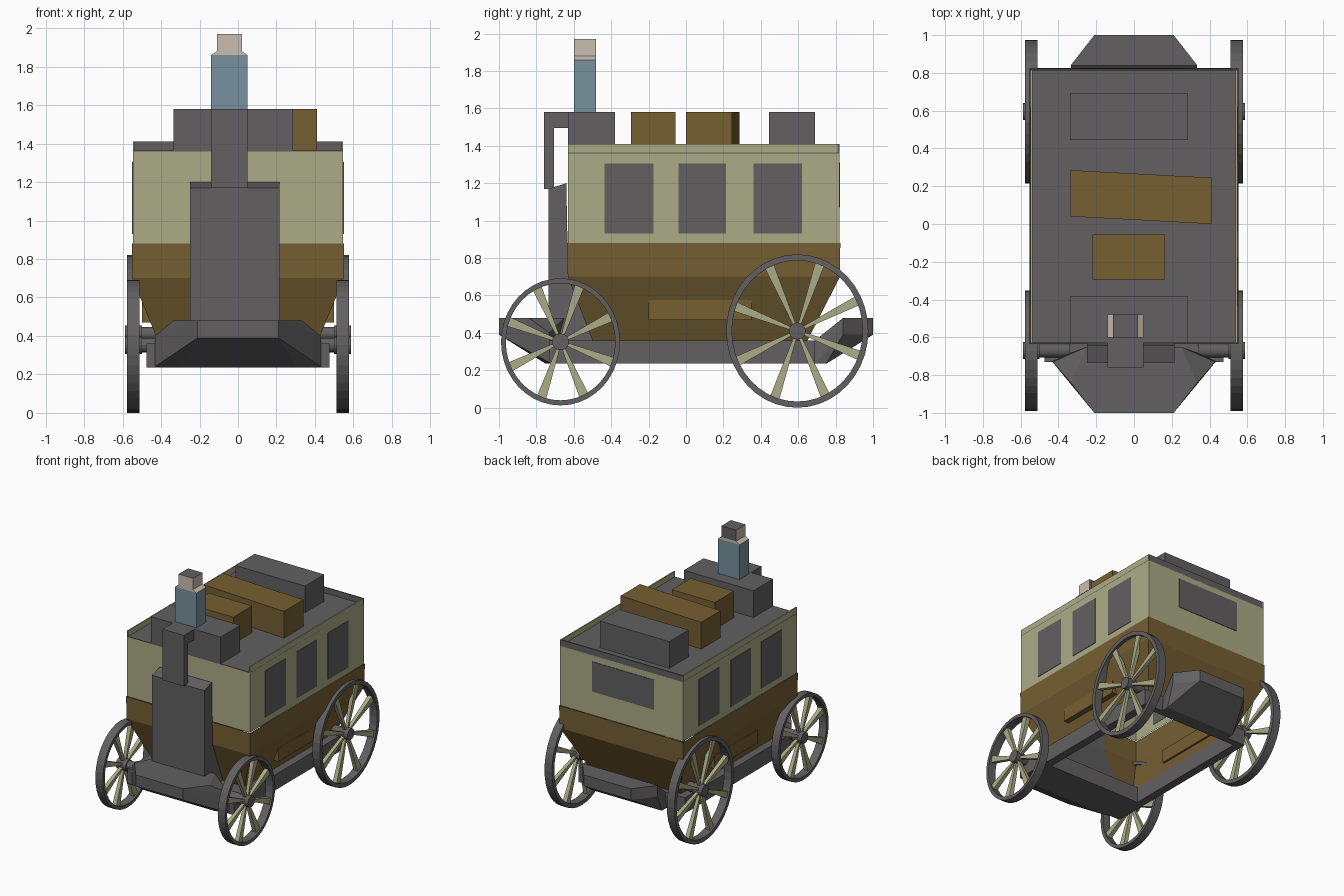
import bpy, bmesh, math
from mathutils import Vector

if "Cube" in bpy.data.objects:
    bpy.data.objects.remove(bpy.data.objects["Cube"])


def colour(name, rgb):
    m = bpy.data.materials.new(name)
    m.diffuse_color = (*rgb, 1)
    m.use_nodes = True
    m.node_tree.nodes["Principled BSDF"].inputs["Base Color"].default_value = m.diffuse_color
    return m


GREY = colour("dark grey", (0.122, 0.117, 0.119))
CREAM = colour("pale cream", (0.41, 0.415, 0.245))
BROWN = colour("wood brown", (0.18, 0.115, 0.032))
BLUE = colour("coat blue", (0.185, 0.285, 0.345))
SKIN = colour("skin", (0.60, 0.51, 0.43))


def finish(name, bm, *mats):
    bmesh.ops.recalc_face_normals(bm, faces=bm.faces)
    me = bpy.data.meshes.new(name)
    bm.to_mesh(me)
    bm.free()
    ob = bpy.data.objects.new(name, me)
    bpy.context.collection.objects.link(ob)
    for m in mats:
        me.materials.append(m)
    return ob


def rings(name, sections, mats, caps=True):
    """Skin a stack of equal-length point loops."""
    bm = bmesh.new()
    loops = [[bm.verts.new(p) for p in s] for s in sections]
    n = len(loops[0])
    for a, b in zip(loops, loops[1:]):
        for i in range(n):
            j = (i + 1) % n
            bm.faces.new((a[i], a[j], b[j], b[i]))
    if caps:
        bm.faces.new(loops[0])
        bm.faces.new(loops[-1])
    return finish(name, bm, *mats)


def rect(x0, x1, y0, y1, z):
    return [(x0, y0, z), (x1, y0, z), (x1, y1, z), (x0, y1, z)]


def box(name, x0, x1, y0, y1, z0, z1, *mats):
    return rings(name, [rect(x0, x1, y0, y1, z0), rect(x0, x1, y0, y1, z1)], mats)


def side_profile(name, pts, x0, x1, mat):
    """Extrude a (y, z) outline across x."""
    return rings(name, [[(x, y, z) for y, z in pts] for x in (x0, x1)], [mat])


def hull(name, pts, mat):
    bm = bmesh.new()
    for p in pts:
        bm.verts.new(p)
    bmesh.ops.convex_hull(bm, input=bm.verts)
    return finish(name, bm, mat)


# Coach body, hollow and open underneath
rings("lower_body", [rect(-.41, .41, -.5, .65, .36), rect(-.55, .55, -.632, .823, .70),
                     rect(-.552, .552, -.635, .825, .88)], [BROWN], caps=False)
rings("upper_body", [rect(-.547, .547, -.63, .82, .88),
                     rect(-.547, .547, -.63, .82, 1.36)], [CREAM], caps=False)
box("roof", -.547, .547, -.63, .82, 1.355, 1.365, GREY)
box("rear_roof_board", -.547, .547, .81, .82, 1.36, 1.41, GREY)

# Side rails, windows, steps and frame on both sides
for s, side in ((-1, "left"), (1, "right")):
    def both(name, xa, xb, *rest):
        box(f"{side}_{name}", min(s * xa, s * xb), max(s * xa, s * xb), *rest)
    both("roof_rail", .537, .547, -.63, .82, 1.36, 1.41, CREAM)
    for i, (a, b) in enumerate(((-.435, -.175), (-.04, .215), (.36, .62))):
        both(f"window_{i + 1}", .545, .551, a, b, .93, 1.305, GREY)
    both("door_step", .44, .50, -.2, .35, .47, .575, BROWN)
    both("frame_rail", .41, .475, -.73, .69, .235, .36, GREY)
box("rear_window", -.29, .26, .818, .824, 1.07, 1.31, GREY)

# Undercarriage ends
box("front_floor", -.41, .41, -.73, -.45, .235, .36, GREY)
box("rear_crossbar", -.41, .41, .64, .69, .235, .36, GREY)
front, rear = [], []
for s in (-1, 1):
    nose = [(.335, .84, .48), (.335, .84, .39), (.21, 1, .48), (.21, 1, .39), (.31, .75, .235)]
    front += [(s * x, -y, z) for x, y, z in nose]
    front += [(s * .43, -.73, .40), (s * .44, -.72, .235), (s * .25, -.65, .48)]
    rear += [(s * x, y, z) for x, y, z in nose]
    rear += [(s * .3, .69, .36), (s * .31, .69, .235)]
hull("front_bumper", front, GREY)
hull("rear_bumper", rear, GREY)

# Driver's footboard box
side_profile("footboard_box", [(-.735, .36), (-.735, 1.17), (-.64, 1.20), (-.63, .70), (-.5, .36)],
             -.25, .215, GREY)

# Roof seat and luggage
box("driver_seat", -.335, .285, -.63, -.38, 1.36, 1.58, GREY)
box("rear_trunk", -.335, .285, .445, .69, 1.36, 1.58, GREY)
box("small_case", -.22, .165, -.295, -.055, 1.36, 1.58, BROWN)
skew = [(-.335, .04), (.41, 0), (.41, .245), (-.335, .285)]
rings("long_case", [[(x, y, z) for x, y in skew] for z in (1.36, 1.58)], [BROWN])

# Seated driver
side_profile("driver_legs", [(-.76, 1.17), (-.76, 1.58), (-.60, 1.58), (-.60, 1.495),
                             (-.705, 1.495), (-.705, 1.17)], -.14, .05, GREY)
torso = box("driver_torso", -.14, .05, -.6, -.48, 1.58, 1.86, BLUE, SKIN)
rings("driver_neck", [rect(-.14, .05, -.6, -.48, 1.86), rect(-.11, .02, -.6, -.48, 1.88)], [SKIN])
head = box("driver_head", -.11, .02, -.6, -.48, 1.88, 1.97, SKIN, GREY)
for p in head.data.polygons:
    if p.normal.z > .5 or p.normal.y > .5:
        p.material_index = 1


# Spoked wheels
def wheel(name, s, cy, cz, ry, rz):
    def at(x, r, t):
        """Point at fraction r of the wheel radius."""
        return Vector((s * x, cy + ry * r * math.cos(t), cz + rz * r * math.sin(t)))

    n, inner = 40, .92
    bm = bmesh.new()
    loops = [[bm.verts.new(at(x, r, math.tau * i / n)) for i in range(n)]
             for x, r in ((.512, inner), (.512, 1), (.578, 1), (.578, inner))]
    for k in range(4):
        a, b = loops[k], loops[(k + 1) % 4]
        for i in range(n):
            j = (i + 1) % n
            bm.faces.new((a[i], a[j], b[j], b[i]))
    finish(name + "_rim", bm, GREY)

    # Tapered spokes, wider at the rim
    bm = bmesh.new()
    for k in range(8):
        t = math.radians(25 + 45 * k)
        side = Vector((0, -math.sin(t), math.cos(t)))
        ends = []
        for r, w, d in ((.1, .008, .012), (.94, .026, .018)):
            c = at(.545, r, t)
            ends.append([bm.verts.new(c + side * u * w + Vector((v * d, 0, 0)))
                         for u, v in ((-1, -1), (1, -1), (1, 1), (-1, 1))])
        a, b = ends
        for i in range(4):
            j = (i + 1) % 4
            bm.faces.new((a[i], a[j], b[j], b[i]))
        bm.faces.new(a)
        bm.faces.new(b)
    finish(name + "_spokes", bm, CREAM)

    # Hub and stub axle
    for part, x0, x1, r in (("hub", .50, .588, .045), ("axle", .34, .52, .037)):
        rings(f"{name}_{part}", [[(s * x, cy + r * math.cos(math.tau * i / 16),
                                  cz + r * math.sin(math.tau * i / 16)) for i in range(16)]
                                 for x in (x0, x1)], [GREY])


for s, side in ((-1, "left"), (1, "right")):
    wheel(f"front_{side}_wheel", s, -.671, .352, .318, .34)
    wheel(f"rear_{side}_wheel", s, .595, .412, .38, .41)
# Bring the lowest wheels to rest on the ground
for ob in bpy.data.objects:
    if ob.name.startswith("rear_") and "wheel" in ob.name:
        ob.location.z = -.002
